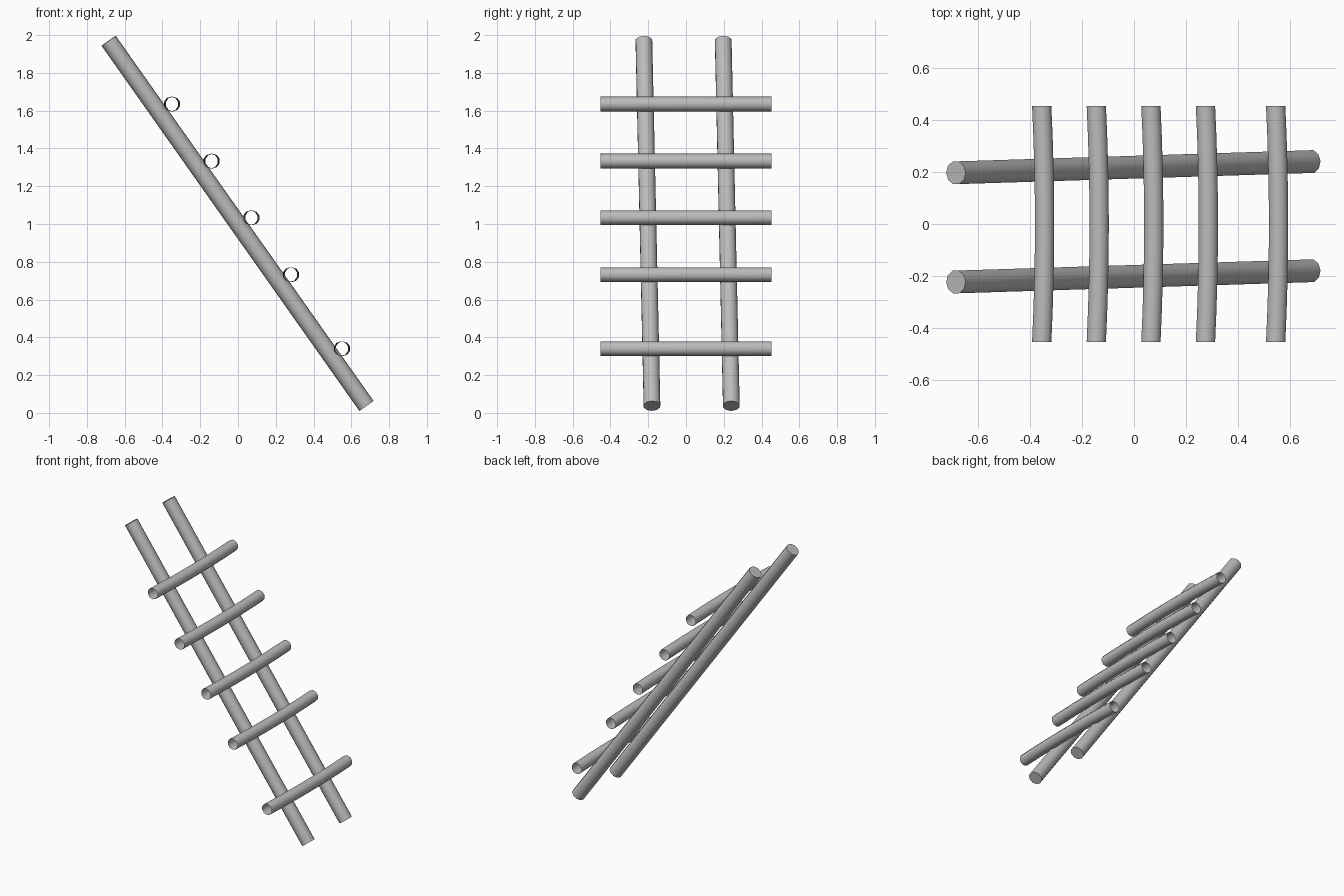
import bpy, bmesh, math
from mathutils import Vector

cube = bpy.data.objects.get("Cube")
if cube:
    bpy.data.objects.remove(cube, do_unlink=True)

grey = bpy.data.materials.new("plain_grey")
grey.use_nodes = True
colour = (0.5, 0.5, 0.5, 1)
grey.diffuse_color = colour
grey.node_tree.nodes["Principled BSDF"].inputs["Base Color"].default_value = colour


def tube(name, path, radius, sides, capped):
    """Sweep a ring of the given sides along a path, optionally closing the ends."""
    path = [Vector(p) for p in path]
    axis = (path[-1] - path[0]).normalized()
    u = axis.cross(Vector((0, 0, 1))).normalized()
    v = axis.cross(u)
    bm = bmesh.new()
    rings = []
    for p in path:
        angles = [2 * math.pi * (i + 0.5) / sides for i in range(sides)]
        rings.append([bm.verts.new(p + radius * (u * math.cos(a) + v * math.sin(a)))
                      for a in angles])
    for a, b in zip(rings, rings[1:]):
        for i in range(sides):
            j = (i + 1) % sides
            bm.faces.new((a[i], a[j], b[j], b[i]))
    if capped:
        bm.faces.new(rings[0][::-1])
        bm.faces.new(rings[-1])
    mesh = bpy.data.meshes.new(name)
    bm.to_mesh(mesh)
    bm.free()
    mesh.materials.append(grey)
    obj = bpy.data.objects.new(name, mesh)
    bpy.context.collection.objects.link(obj)
    bpy.ops.object.select_all(action='DESELECT')
    obj.select_set(True)
    bpy.context.view_layer.objects.active = obj
    bpy.ops.object.shade_smooth_by_angle(angle=math.radians(50))


# Two leaning rails, slightly skewed sideways, with closed ends
for name, y in (("front_rail", -0.205), ("back_rail", 0.215)):
    tube(name, [(0.68, y + 0.025, 0.037), (-0.685, y - 0.018, 1.97)], 0.046, 10, True)

# Five open-ended rungs resting on the rails, bowed gently outward
half = 0.453
rungs = [(0.55, 0.34), (0.28, 0.732), (0.07, 1.033), (-0.14, 1.333), (-0.35, 1.635)]
for n, (x, z) in enumerate(rungs, 1):
    path = []
    for k in range(-4, 5):
        t = k / 4
        path.append((x - 0.005 + 0.011 * (1 - t * t), t * half, z))
    tube(f"rung_{n}", path, 0.039, 10, False)
